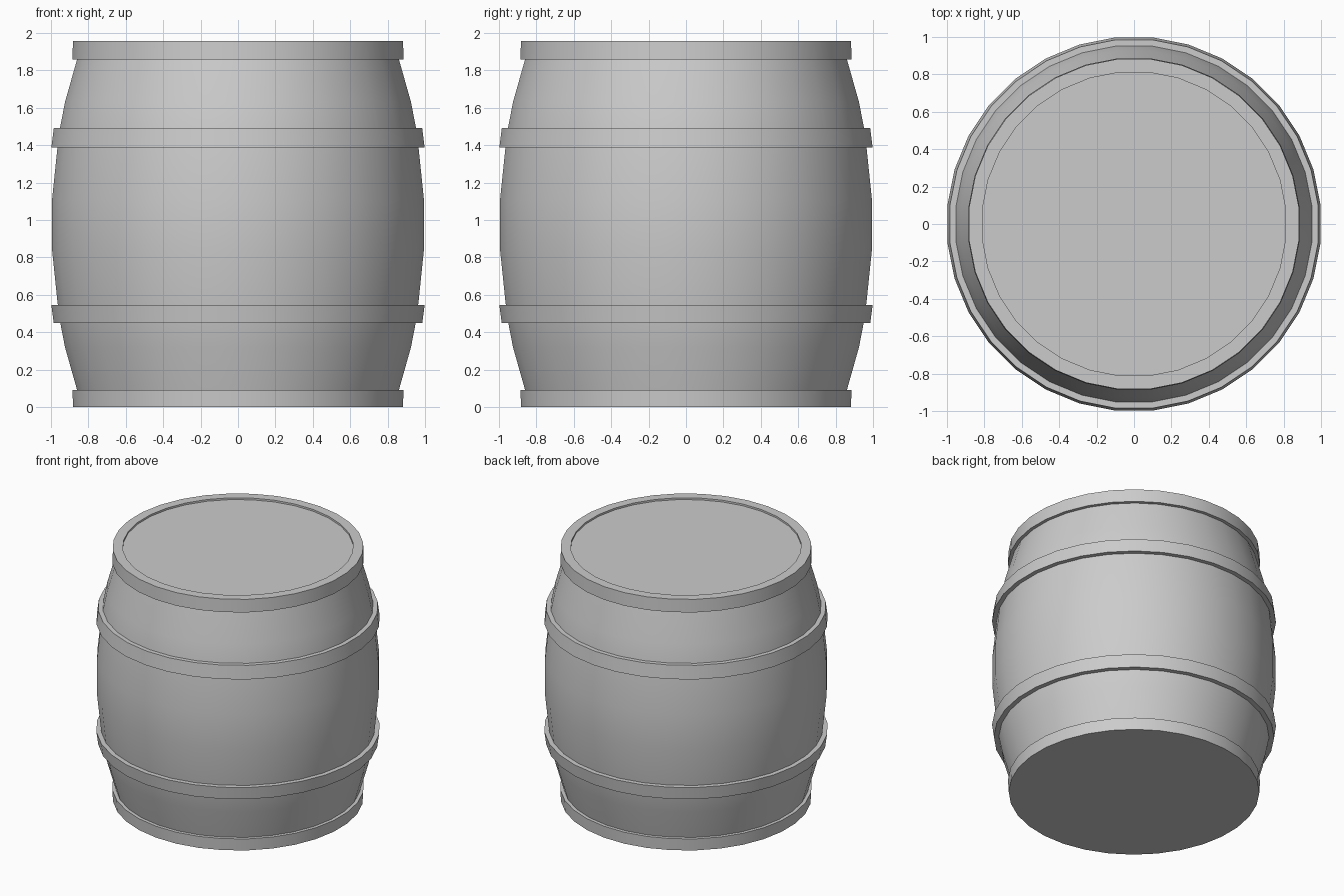
import bpy, bmesh, math

if "Cube" in bpy.data.objects:
    bpy.data.objects.remove(bpy.data.objects["Cube"])

SIDES = 32
STEP = 2 * math.pi / SIDES
FLAT = math.cos(STEP / 2)  # profile radii are measured to the flats


def lathe(name, profile, closed=False):
    """Spin a (radius, z) profile; a radius of 0 closes onto the axis."""
    bm = bmesh.new()
    rings = []
    for r, z in profile:
        if r == 0:
            rings.append([bm.verts.new((0, 0, z))] * SIDES)
        else:
            rings.append([bm.verts.new((r / FLAT * math.cos((i + .5) * STEP),
                                        r / FLAT * math.sin((i + .5) * STEP), z))
                          for i in range(SIDES)])
    pairs = list(zip(rings, rings[1:]))
    if closed:
        pairs.append((rings[-1], rings[0]))
    for a, b in pairs:
        for i in range(SIDES):
            j = (i + 1) % SIDES
            bm.faces.new(list(dict.fromkeys((a[i], a[j], b[j], b[i]))))
    bmesh.ops.recalc_face_normals(bm, faces=bm.faces)
    mesh = bpy.data.meshes.new(name)
    bm.to_mesh(mesh)
    bm.free()
    ob = bpy.data.objects.new(name, mesh)
    bpy.context.collection.objects.link(ob)
    bpy.context.view_layer.objects.active = ob
    ob.select_set(True)
    bpy.ops.object.shade_smooth_by_angle(angle=math.radians(30))
    ob.select_set(False)
    return ob


# Bulging staves, symmetric about mid height
MID = 0.975
half = [(0.994, 0.135), (0.965, 0.415), (0.952, 0.515), (0.925, 0.655), (0.86, 0.885)]
staves = [(r, MID - h) for r, h in reversed(half)] + [(r, MID + h) for r, h in half]
lathe("barrel_staves", [(0, 0.06)] + [(0.853, 0.06)] + staves + [(0.853, 1.89), (0, 1.89)])

# Middle hoops: (radius, z) outer edges, wider towards the belly
for name, z_wide, z_narrow in (("upper_hoop", 1.387, 1.491), ("lower_hoop", 0.545, 0.448)):
    lathe(name, [(0.955, z_wide), (0.998, z_wide), (0.985, z_narrow), (0.945, z_narrow)],
          closed=True)

# Bottom rim with its flat base
lathe("bottom_rim", [(0, 0), (0.881, 0), (0.886, 0.092), (0.84, 0.092), (0, 0.092)])

# Top rim with the slightly sunken lid
lathe("top_rim_and_lid", [(0, 1.857), (0.886, 1.857), (0.882, 1.957), (0.811, 1.957),
                          (0.811, 1.943), (0, 1.943)])
